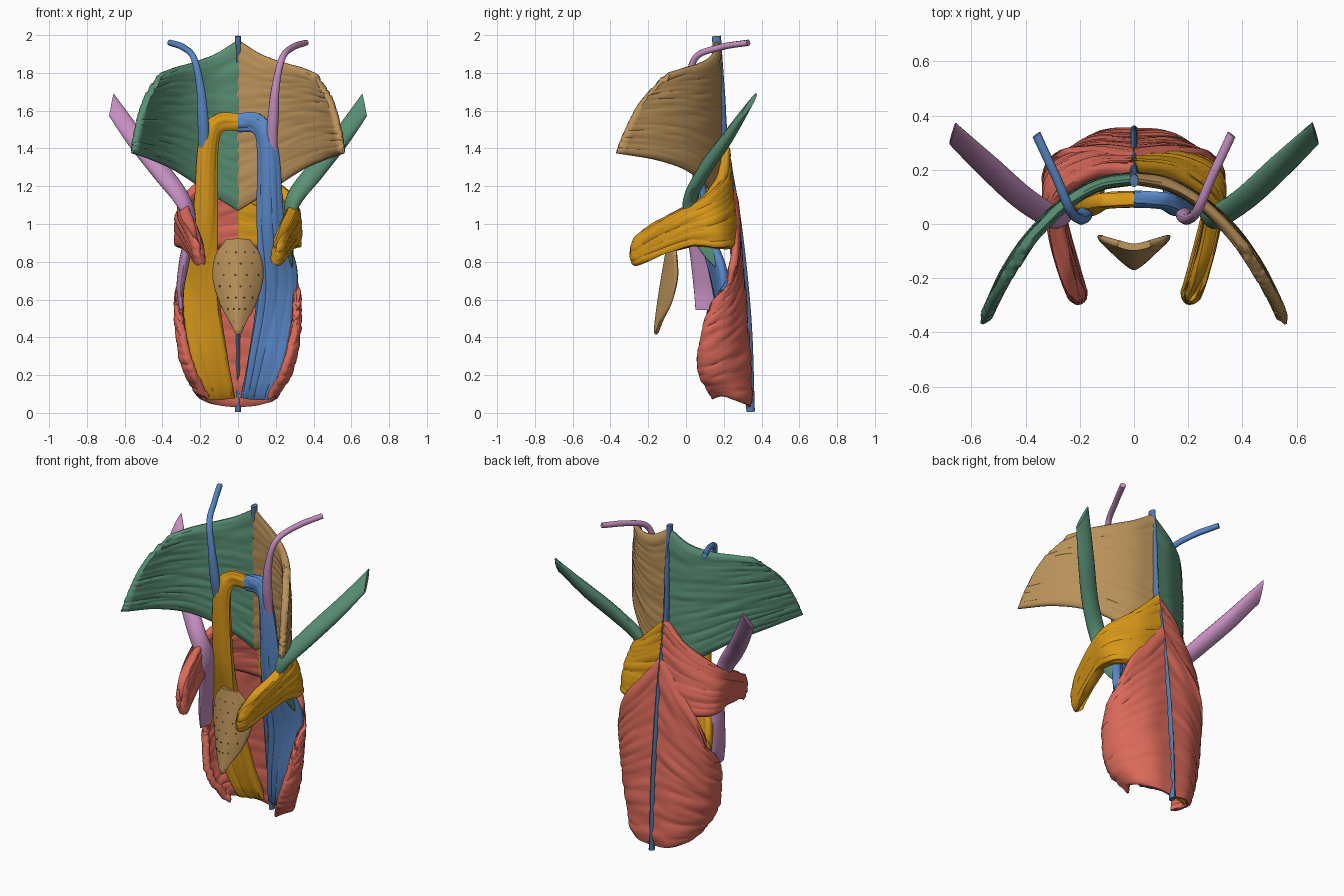
import bpy, math
from mathutils import Vector, noise

if "Cube" in bpy.data.objects:
    bpy.data.objects.remove(bpy.data.objects["Cube"])

COL = dict(green="5A8F75", tan="B8905A", red="D9695A", orange="D9981F",
           blue="5B88C8", purple="C38DBE", slate="5578A8", dark="4A3520")
mats = {}


def mat(name):
    if name not in mats:
        m = bpy.data.materials.new(name)
        rgb = [(int(COL[name][i:i + 2], 16) / 255) ** 2.2 for i in (0, 2, 4)]
        m.diffuse_color = (*rgb, 1)
        m.use_nodes = True
        m.node_tree.nodes["Principled BSDF"].inputs["Base Color"].default_value = m.diffuse_color
        mats[name] = m
    return mats[name]


def spline(pts, t):
    """Catmull-Rom through pts, t in 0..1"""
    n = len(pts) - 1
    i = min(int(t * n), n - 1)
    f = t * n - i
    b, c = pts[i], pts[i + 1]
    a = pts[i - 1] if i > 0 else b * 2 - c
    d = pts[i + 2] if i + 2 <= n else c * 2 - b
    return 0.5 * (b * 2 + (c - a) * f + (a * 2 - b * 5 + c * 4 - d) * f * f
                  + (b * 3 - a - c * 3 + d) * f ** 3)


def finish(name, verts, faces, color):
    me = bpy.data.meshes.new(name)
    me.from_pydata(verts, [], faces)
    me.materials.append(mat(color))
    ob = bpy.data.objects.new(name, me)
    bpy.context.collection.objects.link(ob)
    bpy.context.view_layer.objects.active = ob
    for o in bpy.context.selected_objects:
        o.select_set(False)
    ob.select_set(True)
    return ob


def sheet(name, rows, color, thick, side=1, nu=48, nv=60, ridge=0.006, freq=28, end=0.06):
    """Muscle sheet: each row runs along the fibres, ridges follow them"""
    rows = [[Vector((p[0] * side, p[1], p[2])) for p in r] for r in rows]
    verts, uv = [], []
    for i in range(nu + 1):
        cross = [spline(r, i / nu) for r in rows]
        for j in range(nv + 1):
            verts.append(spline(cross, j / nv))
            uv.append((i / nu, j / nv))
    w = nv + 1
    faces = [(i * w + j, i * w + j + 1, (i + 1) * w + j + 1, (i + 1) * w + j)
             for i in range(nu) for j in range(nv)]
    ob = finish(name, verts, faces, color)
    vg = ob.vertex_groups.new(name="thickness")
    normals = [v.normal.copy() for v in ob.data.vertices]
    for v, n, (a, b) in zip(ob.data.vertices, normals, uv):
        v.co += n * ridge * noise.noise((a * 3, b * freq, 3.7 * side + len(name)))
        d = min(min(b, 1 - b) / 0.06, (1 - a) / end)
        vg.add([v.index], 0.25 + 0.75 * math.sqrt(min(1, d)), 'REPLACE')
    s = ob.modifiers.new("thick", 'SOLIDIFY')
    s.thickness, s.offset, s.vertex_group = thick, 0, "thickness"
    bpy.ops.object.modifier_apply(modifier="thick")
    bpy.ops.object.shade_smooth_by_angle(angle=math.radians(50))
    return ob


def strap(name, path, color, side=1, n=50, k=16, ridge=0.003):
    """Tapering oval tube: path entries are (centre, half-width vector, half thickness)"""
    flip = lambda p: Vector((p[0] * side, p[1], p[2]))
    cs, ws = [flip(p[0]) for p in path], [flip(p[1]) for p in path]
    hs = [Vector((p[2], 0, 0)) for p in path]
    verts = []
    for i in range(n + 1):
        t = i / n
        c, wv, h = spline(cs, t), spline(ws, t), spline(hs, t).x
        tan = spline(cs, min(1, t + .01)) - spline(cs, max(0, t - .01))
        nv = tan.cross(wv).normalized()
        for j in range(k):
            a = 2 * math.pi * j / k
            g = 1 + ridge / 0.03 * noise.noise((t * 4, j * 1.7, 5))
            verts.append(c + (wv * math.cos(a) + nv * h * math.sin(a)) * g)
    faces = [(i * k + j, i * k + (j + 1) % k, (i + 1) * k + (j + 1) % k, (i + 1) * k + j)
             for i in range(n) for j in range(k)]
    faces += [tuple(range(k))[::-1], tuple(n * k + j for j in range(k))]
    ob = finish(name, verts, faces, color)
    bpy.ops.object.shade_smooth_by_angle(angle=math.radians(50))
    return ob


superior = [[(0, .165, 1.975), (.12, .145, 1.90), (.24, .08, 1.855), (.33, 0, 1.83), (.41, -.09, 1.80)],
            [(0, .17, 1.65), (.14, .14, 1.65), (.29, .045, 1.655), (.41, -.09, 1.66), (.495, -.24, 1.65)],
            [(0, .175, 1.35), (.16, .135, 1.40), (.32, .02, 1.46), (.445, -.135, 1.485), (.54, -.325, 1.49)],
            [(0, .18, 1.07), (.16, .135, 1.17), (.33, .01, 1.28), (.46, -.16, 1.34), (.56, -.37, 1.375)]]
middle = [[(0, .20, 1.42), (.13, .18, 1.28), (.26, .10, 1.16), (.29, 0, 1.09), (.25, -.18, .995), (.205, -.28, .88)],
          [(0, .225, 1.15), (.17, .22, 1.08), (.295, .14, 1.03), (.285, 0, .99), (.235, -.19, .90), (.20, -.295, .83)],
          [(0, .25, .87), (.18, .25, .87), (.30, .18, .87), (.275, .02, .88), (.225, -.18, .82), (.19, -.285, .79)]]
inferior = [[(0, .245, 1.2), (.12, .26, 1.05), (.25, .26, .88), (.305, .225, .70), (.315, .14, .585)],
            [(0, .28, .80), (.15, .285, .68), (.28, .23, .56), (.315, .15, .50), (.295, .09, .45)],
            [(0, .315, .40), (.15, .305, .36), (.26, .22, .30), (.28, .12, .25), (.235, .065, .24)],
            [(0, .335, .03), (.10, .33, .04), (.17, .28, .06), (.195, .20, .09), (.16, .14, .075)]]
palato = [[(0, .10, 1.50), (.085, .10, 1.49), (.115, .09, 1.40), (.11, .11, 1.0), (.10, .17, .62), (.055, .23, .3), (.015, .285, .08)],
          [(0, .085, 1.54), (.10, .08, 1.535), (.155, .055, 1.42), (.17, .085, 1.0), (.20, .175, .66), (.145, .22, .3), (.09, .28, .07)],
          [(0, .10, 1.58), (.125, .09, 1.575), (.20, .07, 1.43), (.24, .12, 1.0), (.315, .205, .72), (.255, .21, .3), (.165, .25, .07)]]

# Paired muscles, each side in its own colour
for side, lab, c1, c2, c3, c4 in ((1, "right", "tan", "orange", "blue", "purple"),
                                  (-1, "left", "green", "red", "orange", "blue")):
    sheet(f"superior_constrictor_{lab}", superior, c1, .042, side, end=.02)
    sheet(f"middle_constrictor_{lab}", middle, c2, .064, side, ridge=.008, freq=16)
    sheet(f"inferior_constrictor_{lab}", inferior, "red", .042, side, ridge=.009, freq=25)
    sheet(f"palatopharyngeus_{lab}", palato, c3, .05, side, nu=70, nv=30, freq=9)
    # slender muscle curving down from behind onto the arch
    strap(f"salpingopharyngeus_{lab}",
          [((.36, .33, 1.96), (.014, -.01, 0), .016), ((.29, .18, 1.935), (.015, -.008, 0), .017),
           ((.235, .05, 1.88), (.017, -.005, 0), .017), ((.20, .02, 1.73), (.022, 0, 0), .02),
           ((.185, .03, 1.55), (.03, 0, 0), .024), ((.18, .055, 1.38), (.026, 0, 0), .014)], c4, side)

# Long oblique muscles: shared upper course, different lower ends
upper = [((.67, .335, 1.63), (.012, -.038, -.06), .014), ((.54, .215, 1.45), (.034, -.024, -.038), .032),
         ((.41, .095, 1.28), (.034, -.024, -.036), .036), ((.295, .025, 1.13), (.028, -.032, -.03), .034)]
strap("stylopharyngeus_right", upper + [
    ((.265, .06, .98), (.01, -.045, -.01), .022), ((.275, .12, .87), (.01, -.04, -.02), .016),
    ((.28, .19, .77), (.005, -.02, -.015), .008)], "green", 1)
strap("stylopharyngeus_left", upper + [
    ((.25, .05, 1.0), (.01, -.055, -.01), .026), ((.285, .10, .8), (0, -.075, 0), .026),
    ((.305, .11, .66), (0, -.07, 0), .02), ((.30, .11, .545), (0, -.06, 0), .012)], "purple", -1)

# Seam down the back
strap("midline_raphe", [((0, .16, 1.995), (.016, 0, 0), .024), ((0, .18, 1.7), (.016, 0, 0), .026),
                        ((0, .195, 1.4), (.016, 0, 0), .032),
                        ((0, .255, 1.0), (.016, 0, 0), .036), ((0, .308, .5), (.016, 0, 0), .036),
                        ((0, .342, .005), (.016, 0, 0), .022)], "slate", ridge=.004)

# Leaf-shaped cartilage, folded forward along its middle
leaf = [(.92, .06, -.085, -.072), (.83, .12, -.10, -.05), (.71, .132, -.12, -.045),
        (.58, .095, -.14, -.078), (.49, .045, -.152, -.125), (.415, .004, -.16, -.157)]
sheet("epiglottis", [[(s * w, yc + (ye - yc) * abs(s) ** 1.6, z) for z, w, yc, ye in leaf]
                     for s in (-1, -.5, 0, .5, 1)], "tan", .026, nu=40, nv=32, ridge=.001)

# Pits on the cartilage, following its front face
pv, pf = [], []
for r, z in enumerate((.85, .79, .73, .67, .61, .55)):
    half, yc, ye = spline([Vector(l[1:]) for l in leaf], (.92 - z) / .51)
    for c in (-.68, -.23, .23, .68):
        c += .12 * (-1) ** r
        y = yc + (ye - yc) * abs(c) ** 1.6 - .0165
        b = len(pv)
        pv += [(c * half + .006 * math.cos(a * math.pi / 4), y, z + .006 * math.sin(a * math.pi / 4)) for a in range(8)]
        pf.append(tuple(range(b, b + 8)))
finish("epiglottis_pits", pv, pf, "dark")
